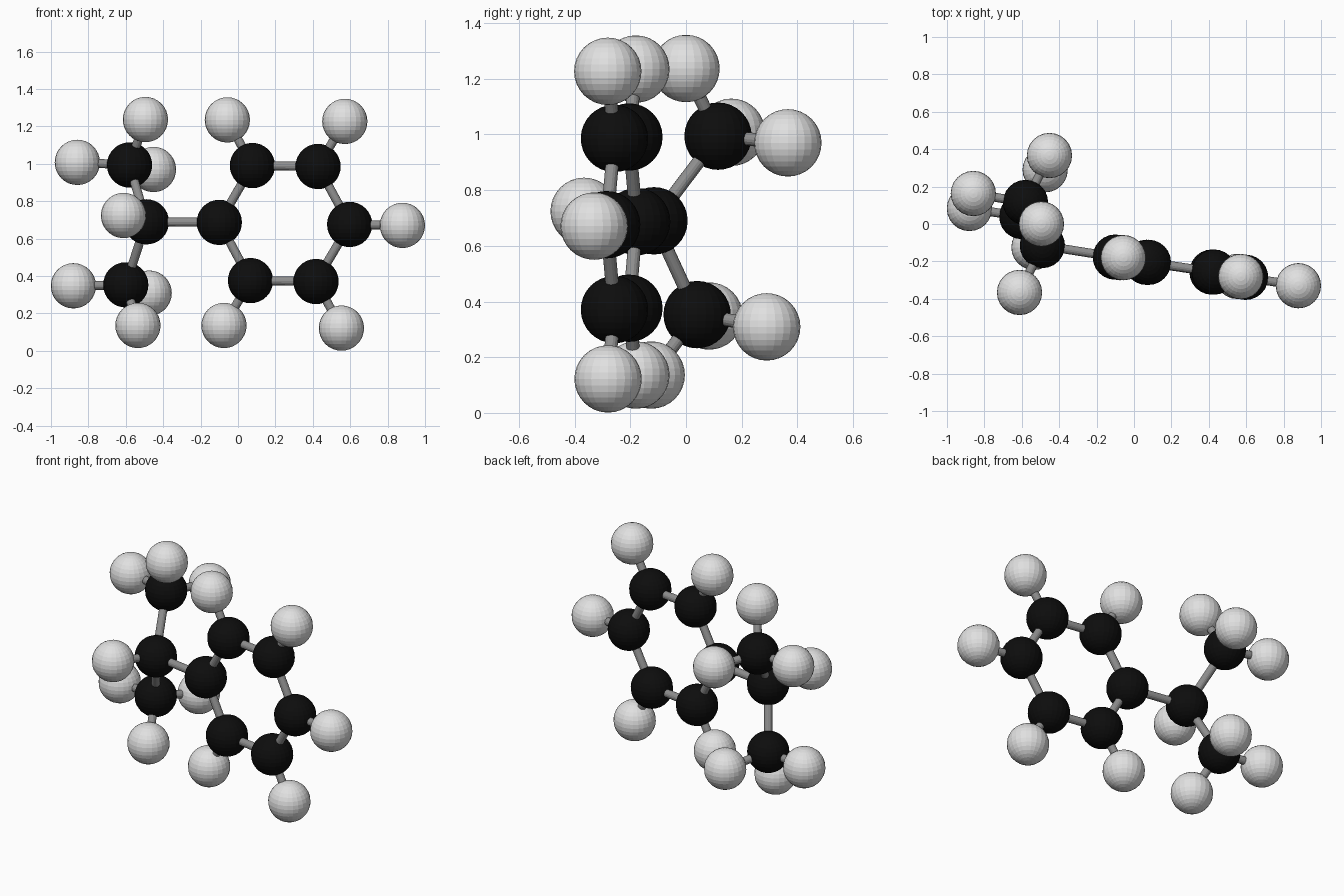
import bpy
from mathutils import Vector

if "Cube" in bpy.data.objects:
    bpy.data.objects.remove(bpy.data.objects["Cube"])


def material(name, value):
    m = bpy.data.materials.new(name)
    m.diffuse_color = (value, value, value, 1)
    m.use_nodes = True
    m.node_tree.nodes["Principled BSDF"].inputs["Base Color"].default_value = m.diffuse_color
    return m


BLACK = material("carbon black", 0.004)
WHITE = material("hydrogen white", 0.75)
GREY = material("bond grey", 0.27)
ATOM_R, BOND_R = 0.121, 0.024


def atom(name, pos, mat):
    bpy.ops.mesh.primitive_uv_sphere_add(segments=24, ring_count=16, radius=ATOM_R, location=pos)
    ob = bpy.context.object
    ob.name = name
    ob.data.materials.append(mat)


def bond(name, a, b):
    a, b = Vector(a), Vector(b)
    bpy.ops.mesh.primitive_cylinder_add(vertices=16, radius=BOND_R, depth=(b - a).length,
                                        location=(a + b) / 2)
    ob = bpy.context.object
    ob.name = name
    ob.rotation_mode = 'QUATERNION'
    ob.rotation_quaternion = (b - a).to_track_quat('Z', 'Y')
    ob.data.materials.append(GREY)


# Each carbon: position, then the hydrogens attached to it
carbons = {
    "ring_1": ((-0.10, -0.177, 0.687), []),
    "ring_2": ((0.077, -0.205, 0.991), [(-0.057, -0.18, 1.235)]),
    "ring_3": ((0.428, -0.257, 0.986), [(0.571, -0.281, 1.227)]),
    "ring_4": ((0.597, -0.285, 0.676), [(0.879, -0.33, 0.671)]),
    "ring_5": ((0.417, -0.257, 0.371), [(0.553, -0.28, 0.122)]),
    "ring_6": ((0.067, -0.205, 0.376), [(-0.075, -0.18, 0.136)]),
    "branch": ((-0.49, -0.115, 0.69), [(-0.612, -0.366, 0.724)]),
    "upper_methyl": ((-0.58, 0.115, 0.994),
                     [(-0.495, 0.0, 1.237), (-0.859, 0.163, 1.008), (-0.452, 0.366, 0.97)]),
    "lower_methyl": ((-0.60, 0.04, 0.353),
                     [(-0.535, -0.125, 0.136), (-0.88, 0.083, 0.348), (-0.475, 0.29, 0.309)]),
}

# Atoms and carbon-hydrogen bonds
for key, (pos, hydrogens) in carbons.items():
    atom("carbon_" + key, pos, BLACK)
    for i, h in enumerate(hydrogens, 1):
        atom(f"hydrogen_{key}_{i}", h, WHITE)
        bond(f"bond_{key}_hydrogen_{i}", pos, h)

# Carbon-carbon bonds: the six-sided ring, then the branch
links = [(f"ring_{i + 1}", f"ring_{(i + 1) % 6 + 1}") for i in range(6)]
links += [("ring_1", "branch"), ("branch", "upper_methyl"), ("branch", "lower_methyl")]
for a, b in links:
    bond(f"bond_{a}_to_{b}", carbons[a][0], carbons[b][0])
